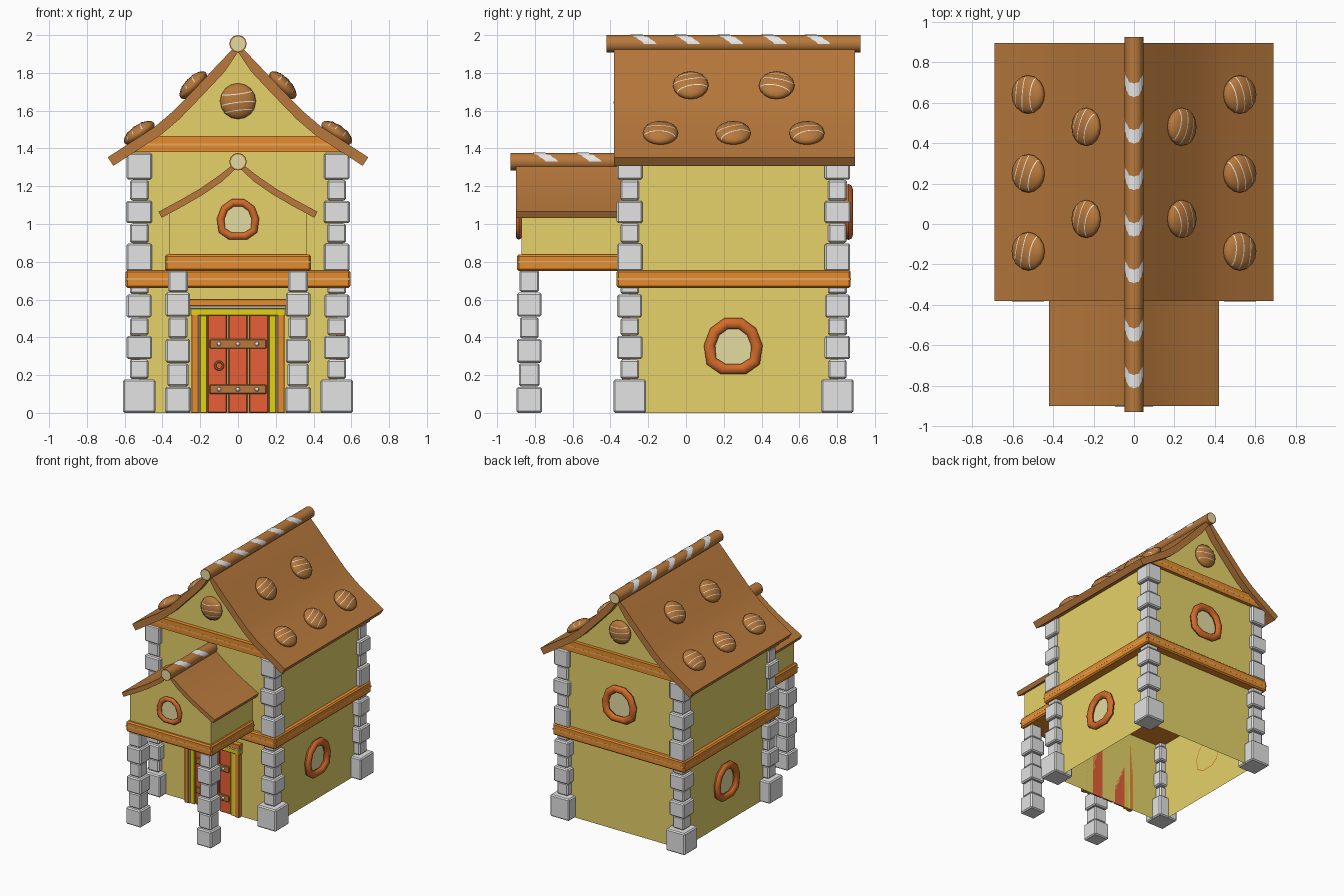
import bpy, bmesh, math, random
from mathutils import Matrix, Vector

if "Cube" in bpy.data.objects:
    bpy.data.objects.remove(bpy.data.objects["Cube"])

random.seed(4)


def material(name, r, g, b):
    m = bpy.data.materials.new(name)
    lin = [((c / 255 + 0.055) / 1.055) ** 2.4 for c in (r, g, b)]
    m.diffuse_color = (*lin, 1)
    m.use_nodes = True
    m.node_tree.nodes["Principled BSDF"].inputs["Base Color"].default_value = m.diffuse_color
    return m


WALL = material("biscuit wall", 230, 210, 106)
ROOF = material("roof brown", 184, 121, 60)
ORANGE = material("beam orange", 230, 140, 44)
PALE = material("pale orange line", 250, 185, 110)
RUST = material("window rust", 210, 107, 42)
PANE = material("cream pane", 228, 220, 162)
RED = material("door red", 234, 97, 56)
WHITE = material("icing white", 236, 236, 236)
YELLOW = material("trim yellow", 228, 209, 22)
STONE = material("grey stone", 227, 227, 227)


def finish(name, bm, mat, smooth=None, mtx=None):
    bmesh.ops.recalc_face_normals(bm, faces=bm.faces)
    if mtx:
        bm.transform(mtx)
    me = bpy.data.meshes.new(name)
    bm.to_mesh(me)
    bm.free()
    for m in (mat if isinstance(mat, list) else [mat]):
        me.materials.append(m)
    ob = bpy.data.objects.new(name, me)
    bpy.context.collection.objects.link(ob)
    if smooth:
        bpy.ops.object.select_all(action='DESELECT')
        ob.select_set(True)
        bpy.context.view_layer.objects.active = ob
        bpy.ops.object.shade_smooth_by_angle(angle=math.radians(smooth))
    return ob


def boxes(name, mat, specs, bevel=0.0):
    """specs: list of (x0, x1, y0, y1, z0, z1)"""
    bm = bmesh.new()
    for x0, x1, y0, y1, z0, z1 in specs:
        bmesh.ops.create_cube(bm, size=1, matrix=Matrix.Translation(
            ((x0 + x1) / 2, (y0 + y1) / 2, (z0 + z1) / 2)) @ Matrix.Diagonal((x1 - x0, y1 - y0, z1 - z0, 1)))
    if bevel:
        bmesh.ops.bevel(bm, geom=bm.edges[:], offset=bevel, segments=1, affect='EDGES')
    return finish(name, bm, mat)


def prism(name, mat, pts, y0, y1, smooth=None, open_at=()):
    """Extrude an x-z profile along y; level sides at heights in open_at stay open."""
    bm = bmesh.new()
    a = [bm.verts.new((x, y0, z)) for x, z in pts]
    b = [bm.verts.new((x, y1, z)) for x, z in pts]
    n = len(pts)
    bm.faces.new(a)
    bm.faces.new(b)
    for i in range(n):
        j = (i + 1) % n
        if pts[i][1] == pts[j][1] and pts[i][1] in open_at:
            continue
        bm.faces.new((a[i], a[j], b[j], b[i]))
    return finish(name, bm, mat, smooth)


def mirrored(half):
    """Half profile from x=0 outward -> full open line, left to right."""
    return [(-x, z) for x, z in half[:0:-1]] + half


# roofs
TOP = [(0, 1.955), (.1, 1.852), (.17, 1.777), (.25, 1.693), (.34, 1.6), (.44, 1.515), (.69, 1.353)]
PTOP = [(0, 1.335), (.1, 1.257), (.2, 1.188), (.3, 1.13), (.42, 1.065)]


def roof(name, top, dx, dz, y0, y1):
    low = [(x - dx if x else 0, z - dz) for x, z in top]
    prism(name, ROOF, mirrored(top) + mirrored(low)[::-1], y0, y1, smooth=30)


roof("main_roof", TOP, .03, .045, -.38, .895)
roof("porch_roof", PTOP, .016, .032, -.90, -.32)

# walls: lower storey slightly inset, upper storey with gables
SIDE, FRONT, BACK = .522, -.302, .802
UP_SIDE, UP_FRONT, UP_BACK = .557, -.333, .837
prism("lower_walls", WALL, [(-SIDE, .7), (SIDE, .7), (SIDE, 0), (-SIDE, 0)], FRONT, BACK, open_at=(0, .7))
wall_top = mirrored([(x, z - .03) for x, z in TOP[:-1]] + [(UP_SIDE, 1.405)])
prism("upper_walls", WALL, wall_top + [(UP_SIDE, .7), (-UP_SIDE, .7)], UP_FRONT, UP_BACK, open_at=(.7,))
porch_top = mirrored([(x, z - .018) for x, z in PTOP[:-1]] + [(.365, 1.076)])
prism("porch_walls", WALL, porch_top + [(.365, .8), (-.365, .8)], -.87, -.33)

# belt beams with a thin pale line
boxes("house_belt", ORANGE, [(-.595, .595, -.368, .872, .662, .755)], .01)
boxes("house_belt_line", PALE, [(-.5955, .5955, -.3685, .8725, .704, .714)])
boxes("porch_belt", ORANGE, [(-.387, .387, -.895, -.34, .752, .838)], .01)
boxes("porch_belt_line", PALE, [(-.3875, .3875, -.8955, -.34, .793, .803)])
prism("gable_belt", ORANGE, [(-.57, 1.38), (.57, 1.38), (.47, 1.465), (-.47, 1.465)], -.365, .865)
boxes("gable_belt_line", PALE, [(-.5, .5, -.3655, .8655, 1.415, 1.427)])


# stone pillars: alternating wide and narrow blocks
def pillar(name, cx, cy, levels, widths):
    specs = []
    for z0, z1, w in zip(levels, levels[1:], widths):
        if w:
            h = w / 2
            specs.append((cx - h, cx + h, cy - h, cy + h, z0, z1 - .003))
    boxes(name, STONE, specs, .009)


for s, side in ((-1, "left"), (1, "right")):
    for cy, end in ((-.298, "front"), (.802, "back")):
        pillar(f"{end}_{side}_pillar", s * .523, cy,
               [0, .18, .285, .41, .505, .63, .7, .75, .9, 1.005, 1.125, 1.235, 1.38],
               [.172, .098, .135, .1, .132, .1, 0, .135, .098, .138, .1, .135])
    pillar(f"porch_{side}_pillar", s * .318, -.83,
           [0, .14, .265, .395, .51, .64, .758], [.136, .11, .13, .1, .13, .104])


# ridge logs with cream ends and icing stripes
def ridge(name, y0, y1, z, stripes, r=.046):
    bm = bmesh.new()
    bmesh.ops.create_cone(bm, cap_ends=True, segments=12, radius1=r, radius2=r, depth=y1 - y0,
                          matrix=Matrix.Translation((0, (y0 + y1) / 2, z)) @ Matrix.Rotation(math.pi / 2, 4, 'X'))
    for e in [f for f in bm.faces if abs(f.normal.y) > .9]:
        bmesh.ops.inset_individual(bm, faces=[e], thickness=.007)
        e.material_index = 1
    finish(name, bm, [ROOF, PANE], 40)
    bm = bmesh.new()
    for yc in stripes:
        prev = None
        for k in range(-6, 7):
            a = k * math.pi / 12
            y = yc - .03 + .06 * max(0, abs(a) - .4) + .006 * (k % 2)
            p = [bm.verts.new(((r + .002) * math.sin(a), y + d, z + (r + .002) * math.cos(a))) for d in (-.033, .033)]
            if prev:
                bm.faces.new((prev[0], prev[1], p[1], p[0]))
            prev = p
    finish(name + "_icing", bm, WHITE)


ridge("main_ridge", -.42, .925, 1.954, [-.23, 0, .23, .46, .69])
ridge("porch_ridge", -.93, -.33, 1.33, [-.75, -.52])


# nuts: flattened domes with icing threads (local z is outward)
def nut(name, mtx, turn, r=.095, h=.042):
    bm = bmesh.new()
    bmesh.ops.create_uvsphere(bm, u_segments=16, v_segments=10, radius=1, matrix=Matrix.Diagonal((r, r, h, 1)))
    finish(name, bm, ROOF, 60, mtx)
    bm = bmesh.new()
    for v0 in (-.05, -.008, .04):
        prev = None
        span = .96 * math.sqrt(r * r - v0 * v0)
        for k in range(-6, 7):
            t = span * math.sin(k * math.pi / 12)
            p = []
            for d in (-.0025, .0025):
                v = v0 + d + .8 * (t * t - .003) * math.copysign(1, v0)
                q = max(0, 1 - (t * t + v * v) / (r * r))
                p.append(bm.verts.new((v, t, h * math.sqrt(q) + .002)))
            if prev:
                bm.faces.new((prev[0], prev[1], p[1], p[0]))
            prev = p
    finish(name + "_threads", bm, WHITE, None, mtx @ Matrix.Rotation(turn, 4, 'Z'))


for s, side in ((-1, "left"), (1, "right")):
    for x, z, tilt, ys in ((.523, 1.482, .6, (-.135, .25, .64)), (.237, 1.735, .8, (.025, .48))):
        for y in ys:
            m = Matrix.Translation((s * x, y, z)) @ Matrix.Rotation(s * tilt, 4, 'Y')
            nut(f"roof_nut_{side}", m, random.uniform(-.4, .4))
for y, a in ((-.34, math.pi / 2), (.85, -math.pi / 2)):
    m = Matrix.Translation((0, y, 1.65)) @ Matrix.Rotation(a, 4, 'X')
    nut("gable_nut", m, math.pi / 2 + .12)


# windows: chunky arched ring with flattened base and cream pane (local -y is outward)
def window(name, loc, rot, R, tube):
    mtx = Matrix.Translation(loc) @ Matrix.Rotation(rot, 4, 'Z')
    half = [(.42, -.92), (.9, -.6), (.98, .05), (.76, .62), (.3, .96)]
    path = [Vector((x * R, 0, z * R)) for x, z in half + [(-x, z) for x, z in half[::-1]]]
    n, k = len(path), 8
    bm = bmesh.new()
    rings = []
    for p in path:
        d = p.normalized()
        rings.append([bm.verts.new(p + d * tube * math.cos(b) + Vector((0, -tube * .8 * (1 + math.sin(b)) + .001, 0)))
                      for b in (2 * math.pi * j / k for j in range(k))])
    for i in range(n):
        for j in range(k):
            A, B, m = rings[i], rings[(i + 1) % n], (j + 1) % k
            bm.faces.new((A[j], A[m], B[m], B[j]))
    finish(name + "_ring", bm, RUST, 50, mtx)
    bm = bmesh.new()
    bm.faces.new([bm.verts.new(p + Vector((0, -.005, 0))) for p in path])
    pane = finish(name + "_pane", bm, PANE, None, mtx)
    if (mtx.to_3x3() @ Vector((0, -1, 0))).dot(pane.data.polygons[0].normal) < 0:
        pane.data.flip_normals()


window("right_window", (SIDE, .25, .35), math.pi / 2, .128, .03)
window("left_window", (-SIDE, .25, .35), -math.pi / 2, .128, .03)
window("back_window", (0, UP_BACK, 1.06), math.pi, .128, .03)
window("porch_window", (0, -.87, 1.022), 0, .094, .02)

# door: planks, straps, studs, knocker and layered frame
boxes("door_planks", RED, [(x - .051, x + .051, -.322, FRONT, 0, .52) for x in (-.11, 0, .11)], .005)
boxes("door_straps", ROOF, [(-.15, .15, -.333, -.315, z, z + .05) for z in (.1, .34)], .004)
bm = bmesh.new()
for z in (.125, .365):
    for x in (-.1, 0, .1):
        bmesh.ops.create_uvsphere(bm, u_segments=8, v_segments=6, radius=.011,
                                  matrix=Matrix.Translation((x, -.334, z)))
finish("door_studs", bm, WHITE, 60)
bpy.ops.mesh.primitive_torus_add(major_radius=.021, minor_radius=.006, major_segments=12, minor_segments=6,
                                 location=(-.1, -.326, .25), rotation=(math.pi / 2, 0, 0))
bpy.context.object.name = "door_ring"
bpy.context.object.data.materials.append(ROOF)
for nm, mat, a, b, z0, z1, yf, over in (("inner", YELLOW, .163, .202, .515, .553, -.33, .05),
                                        ("icing", WHITE, .2, .212, .551, .567, -.335, .042),
                                        ("outer", ORANGE, .21, .246, .565, .602, -.34, .01)):
    boxes(f"{nm}_door_frame", mat, [(-b, -a, yf, FRONT, 0, z0), (a, b, yf, FRONT, 0, z0),
                                    (-b - over, b + over, yf - .01, FRONT, z0, z1)], .003)
